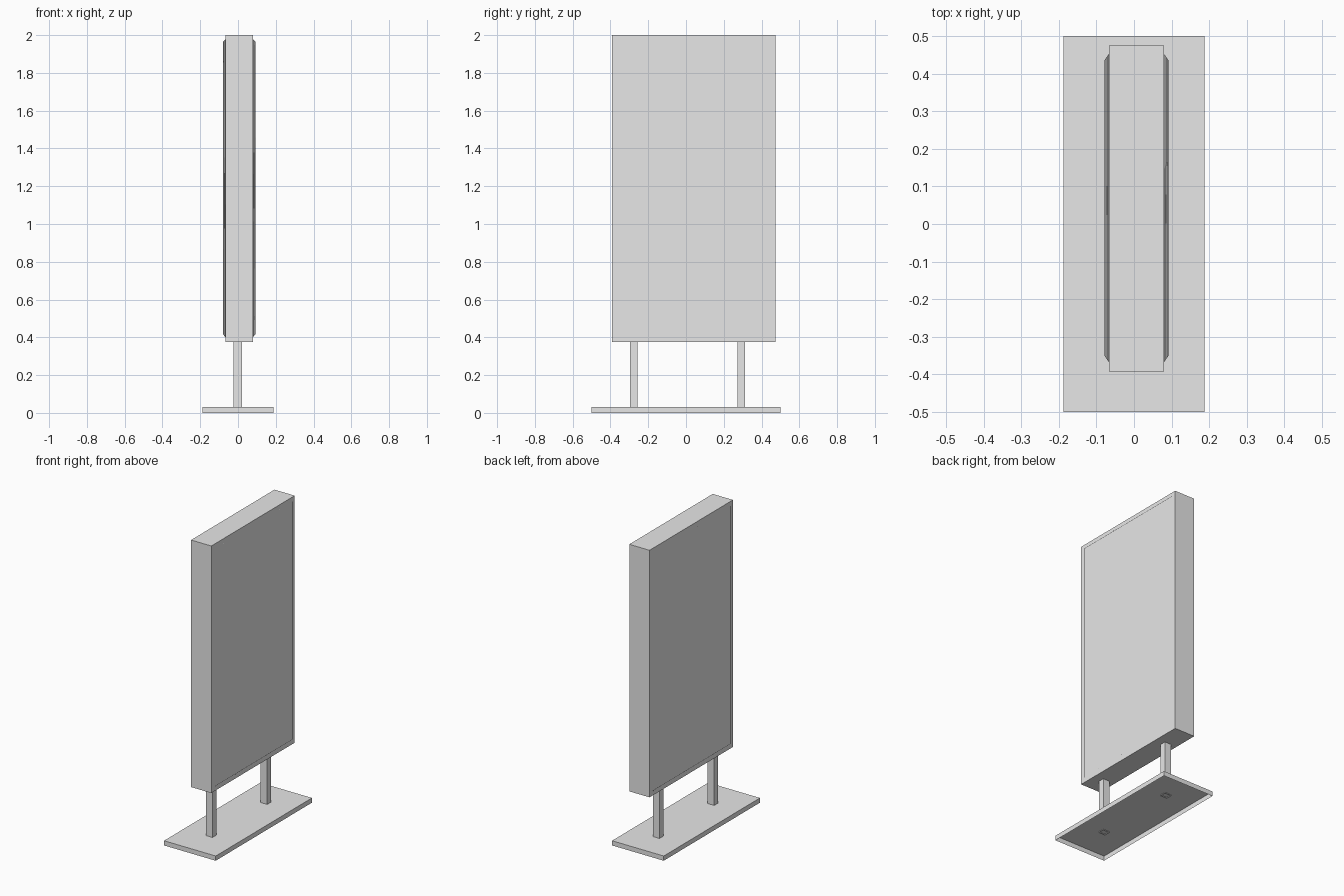
import bpy
import bmesh

cube = bpy.data.objects.get("Cube")
if cube:
    bpy.data.objects.remove(cube, do_unlink=True)

# One plain grey for the whole stand
grey = bpy.data.materials.new("light_grey")
grey.use_nodes = True
colour = (0.8, 0.8, 0.8, 1)
grey.diffuse_color = colour
grey.node_tree.nodes["Principled BSDF"].inputs["Base Color"].default_value = colour


def box(name, x, y, z, open_bottom=False):
    """Box from (min, max) ranges, optionally a shell without its bottom."""
    bm = bmesh.new()
    bmesh.ops.create_cube(bm, size=1)
    for v in bm.verts:
        for axis, (low, high) in enumerate((x, y, z)):
            v.co[axis] = high if v.co[axis] > 0 else low
    if open_bottom:
        bm.normal_update()
        under = [f for f in bm.faces if f.normal.z < -0.5]
        bmesh.ops.delete(bm, geom=under, context="FACES_ONLY")
    mesh = bpy.data.meshes.new(name)
    bm.to_mesh(mesh)
    bm.free()
    mesh.materials.append(grey)
    obj = bpy.data.objects.new(name, mesh)
    bpy.context.collection.objects.link(obj)
    return obj


def display_face(name, x_in, x_out):
    """Raised display sheet with sloping borders on one side of the cabinet."""
    obj = box(name, sorted((x_in, x_out)), (-0.37, 0.455), (0.40, 1.98))
    for v in obj.data.vertices:
        if abs(v.co.x - x_out) < 0.001:
            v.co.y += 0.02 if v.co.y < 0 else -0.02
            v.co.z += 0.015 if v.co.z < 1 else -0.015
    obj.data.shade_smooth()
    soften = obj.modifiers.new("even_shading", "WEIGHTED_NORMAL")
    soften.weight = 100


# Base tray, hollow underneath
box("base", (-0.188, 0.188), (-0.5, 0.5), (0, 0.031), open_bottom=True)

# Two square tube posts
for name, y in (("front_post", -0.277), ("back_post", 0.292)):
    box(name, (-0.025, 0.022), (y - 0.02, y + 0.02), (0.025, 0.38), open_bottom=True)

# Sign cabinet and its two raised display faces
box("cabinet", (-0.067, 0.08), (-0.392, 0.475), (0.375, 2))
display_face("left_display", 0.078, 0.092)
display_face("right_display", -0.065, -0.079)
